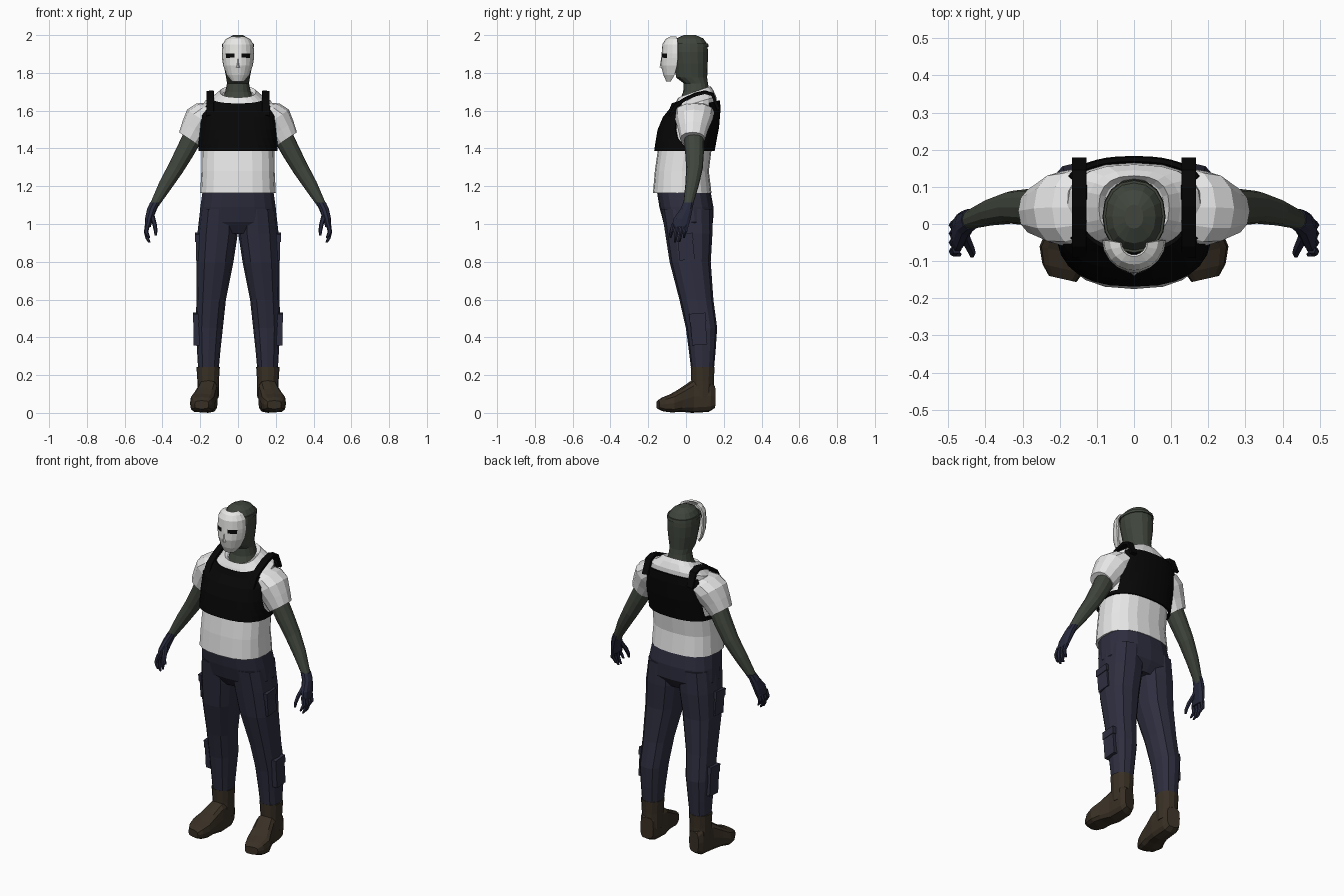
import bpy, bmesh, math
from mathutils import Vector, Matrix

if "Cube" in bpy.data.objects:
    bpy.data.objects.remove(bpy.data.objects["Cube"])


def material(name, rgb):
    m = bpy.data.materials.new(name)
    m.use_nodes = True
    m.diffuse_color = (*rgb, 1)
    m.node_tree.nodes["Principled BSDF"].inputs["Base Color"].default_value = (*rgb, 1)
    return m


WHITE = material("white cloth", (.8, .8, .8))
MASK = material("mask white", (.8, .8, .78))
BLACK = material("vest black", (.002, .002, .002))
SKIN = material("dark green knit", (.05, .06, .045))
PANTS = material("navy cloth", (.027, .027, .05))
GLOVE = material("glove navy", (.02, .022, .045))
BOOT = material("brown leather", (.04, .029, .018))
X, Y, Z = Vector((1, 0, 0)), Vector((0, 1, 0)), Vector((0, 0, 1))


def finish(name, bm, mats, mirror=False, thick=0):
    bmesh.ops.recalc_face_normals(bm, faces=bm.faces)
    me = bpy.data.meshes.new(name)
    bm.to_mesh(me)
    bm.free()
    for m in mats:
        me.materials.append(m)
    ob = bpy.data.objects.new(name, me)
    bpy.context.collection.objects.link(ob)
    if thick:
        mod = ob.modifiers.new("thickness", "SOLIDIFY")
        mod.thickness, mod.offset = thick, 0
    if mirror:
        ob.modifiers.new("mirror", "MIRROR")
    return ob


def skin(name, rows, mats, closed=False, mirror=False, thick=0, rule=None):
    """Join rows of points with quads; closed rows also get end caps."""
    bm = bmesh.new()
    vs = [[bm.verts.new(p) for p in r] for r in rows]
    n = len(rows[0])
    for i in range(len(vs) - 1):
        for j in range(n if closed else n - 1):
            k = (j + 1) % n
            f = bm.faces.new((vs[i][j], vs[i][k], vs[i + 1][k], vs[i + 1][j]))
            if rule:
                f.material_index = rule(i, j)
    if closed:
        bm.faces.new(vs[0])
        bm.faces.new(vs[-1])
    return finish(name, bm, mats, mirror, thick)


def rounded(v, e):
    return math.copysign(abs(v) ** (2 / e), v)


def oval(c, ru, rv, u, v, a, e):
    return Vector(c) + u * ru * rounded(math.sin(a), e) - v * rv * rounded(math.cos(a), e)


def loft(name, rings, mat, u=X, v=Y, n=12, e=2.2, mirror=False):
    """Rings are (x, y, z, radius along u, radius along v)."""
    rows = [[oval(r[:3], r[3], r[4], u, v, 2 * math.pi * j / n, e) for j in range(n)]
            for r in rings]
    return skin(name, rows, [mat], True, mirror)


# Shirt body: (z, y, half width, half depth, forward tilt)
TORSO = [(1.165, -.02, .2, .155, 0), (1.28, -.022, .194, .143, 0), (1.40, -.006, .192, .142, 0),
         (1.50, .012, .193, .145, .05), (1.58, .03, .196, .135, .15), (1.64, .045, .18, .115, .3),
         (1.675, .045, .125, .1, .32), (1.7, .045, .095, .085, .35), (1.688, .045, .08, .072, .35)]


def torso_point(a, t, grow=0):
    i = min(int(t), len(TORSO) - 2)
    z, y, rx, ry, tilt = [p + (q - p) * (t - i) for p, q in zip(TORSO[i], TORSO[i + 1])]
    return oval((0, y, z + grow * .4), rx + grow, ry + grow, X, Y + Z * tilt, a, 2.5)


skin("shirt_body", [[torso_point(2 * math.pi * j / 20, t) for j in range(20)]
                    for t in range(len(TORSO))], [WHITE], True)
loft("shirt_sleeve", [(.1, .045, 1.605, .09, .07), (.15, .045, 1.59, .105, .085),
                      (.195, .042, 1.555, .1, .09), (.23, .038, 1.5, .08, .077),
                      (.257, .035, 1.449, .066, .066)],
     WHITE, Y, Vector((.83, 0, .56)), mirror=True)


# Vest panels follow the shirt surface
def panel(name, spans, centre, mirror=False, n=14):
    rows = []
    for t, half in spans:
        rows.append([torso_point(math.radians(centre + half * (2 * j / n - 1)), t, .012)
                     for j in range(n + 1)])
    skin(name, rows, [BLACK], mirror=mirror, thick=.012)


panel("vest_front", [(1.85, 95), (2.15, 88), (2.5, 77), (3, 70), (4, 63), (5, 57), (5.8, 60)], 0)
panel("vest_back", [(1.85, 62), (2.5, 58), (3, 57), (4, 55), (4.6, 55)], 180)
panel("vest_side_strap", [(1.86, 20), (2.02, 20)], 106, True, 4)
strap = [(-.085, 1.575), (-.055, 1.63), (-.01, 1.66), (.05, 1.688), (.1, 1.7), (.14, 1.688), (.172, 1.61)]
skin("vest_shoulder_strap", [[(.128, y, z), (.166, y, z - .004)] for y, z in strap],
     [BLACK], mirror=True, thick=.016)

# Head and neck
loft("head", [(0, .05, 1.65, .09, .085), (0, .055, 1.70, .068, .07), (0, .052, 1.745, .058, .064),
              (0, .03, 1.775, .063, .082), (0, .025, 1.85, .077, .09), (0, .02, 1.91, .083, .096),
              (0, .02, 1.95, .08, .094), (0, .02, 1.982, .058, .072), (0, .02, 2.0, .025, .032)],
     SKIN, n=16)
loft("mask_strap", [(0, .02, 1.938, .085, .1), (0, .02, 1.955, .083, .097)], SKIN, n=16)

# Mask: rows of (z, half width, front y, edge y), with eye holes as dark faces
MASK_ROWS = [(1.757, .028, -.1, -.08), (1.79, .055, -.115, -.06), (1.84, .074, -.128, -.047),
             (1.88, .08, -.126, -.043), (1.902, .081, -.124, -.043), (1.95, .077, -.12, -.043),
             (1.975, .062, -.105, -.045), (1.987, .035, -.085, -.05)]
angles = [math.radians(a) for a in (-90, -70, -49, -31, -13, 0, 13, 31, 49, 70, 90)]
rows = [[(w * math.sin(a), edge + (front - edge) * math.cos(a), z) for a in angles]
        for z, w, front, edge in MASK_ROWS]
skin("face_mask", rows, [MASK, BLACK], thick=.01,
     rule=lambda i, j: int(i == 3 and j in (2, 3, 6, 7)))
bm = bmesh.new()
bmesh.ops.create_cone(bm, segments=4, radius1=.014, radius2=.004, depth=.06, cap_ends=True,
                      matrix=Matrix.Translation((0, -.126, 1.858)))
finish("mask_nose", bm, [MASK])

# Arms and gloves
ARM_V = Vector((.83, 0, .56))
loft("arm", [(.215, .04, 1.51, .055, .055), (.28, .045, 1.385, .05, .049),
             (.33, .045, 1.295, .044, .043), (.385, .032, 1.205, .036, .036),
             (.447, .01, 1.095, .025, .022)], SKIN, Y, ARM_V, mirror=True)
loft("glove_palm", [(.438, .013, 1.115, .029, .027), (.455, .003, 1.08, .033, .026),
                    (.47, -.02, 1.03, .047, .022), (.478, -.032, .985, .046, .016)],
     GLOVE, Y, X, n=10, mirror=True)
for i, (y, tip) in enumerate([(-.068, .925), (-.044, .903), (-.02, .905), (.003, .925)]):
    loft("finger_%d" % (i + 1), [(.477, y, 1.0, .012, .013), (.487, y - .006, .96, .011, .012),
                                 (.48, y - .012, tip + .02, .009, .01),
                                 (.47, y - .014, tip, .006, .006)], GLOVE, Y, X, n=6, mirror=True)
loft("thumb", [(.458, -.03, 1.05, .016, .015), (.442, -.062, 1.0, .014, .012),
               (.436, -.078, .965, .011, .01), (.436, -.085, .94, .006, .006)],
     GLOVE, Y, X, n=6, mirror=True)

# Trousers
loft("trouser_hips", [(0, -.014, 1.185, .188, .142), (0, .002, 1.09, .202, .143),
                      (0, .012, 1.01, .208, .132), (0, .015, .95, .17, .09)], PANTS, n=18, e=2.6)
loft("trouser_leg", [(.1, .005, 1.08, .1, .135), (.108, .015, .95, .107, .125),
                     (.122, .022, .8, .098, .109), (.142, .055, .6, .078, .09),
                     (.152, .082, .45, .072, .083), (.155, .086, .33, .062, .071),
                     (.157, .088, .21, .053, .058)], PANTS, e=2.4, mirror=True)


def block(name, pos, size, tilt=0):
    bm = bmesh.new()
    bmesh.ops.create_cube(bm, size=1, matrix=Matrix.Translation(pos)
                          @ Matrix.Rotation(tilt, 4, "X") @ Matrix.Diagonal((*size, 1)))
    finish(name, bm, [PANTS], True)


block("thigh_pocket", (.208, .0, .875), (.03, .08, .13), .1)
block("thigh_pocket_flap", (.209, -.006, .93), (.036, .087, .04), .1)
block("calf_pocket", (.22, .067, .435), (.03, .08, .15), .08)
block("calf_pocket_flap", (.22, .062, .505), (.036, .088, .045), .08)

# Boots with toes turned out
loft("boot_shaft", [(.158, .088, .08, .056, .06), (.158, .088, .17, .057, .06),
                    (.158, .088, .243, .062, .063)], BOOT, mirror=True)
loft("boot_foot", [(.155, .148, .085, .038, .062), (.157, .12, .09, .052, .085),
                   (.16, .03, .086, .055, .086), (.176, -.03, .068, .061, .062),
                   (.188, -.075, .052, .068, .05), (.192, -.12, .046, .056, .038),
                   (.192, -.148, .043, .038, .022)],
     BOOT, Vector((.975, .22, 0)), Z, e=3.4, mirror=True)
